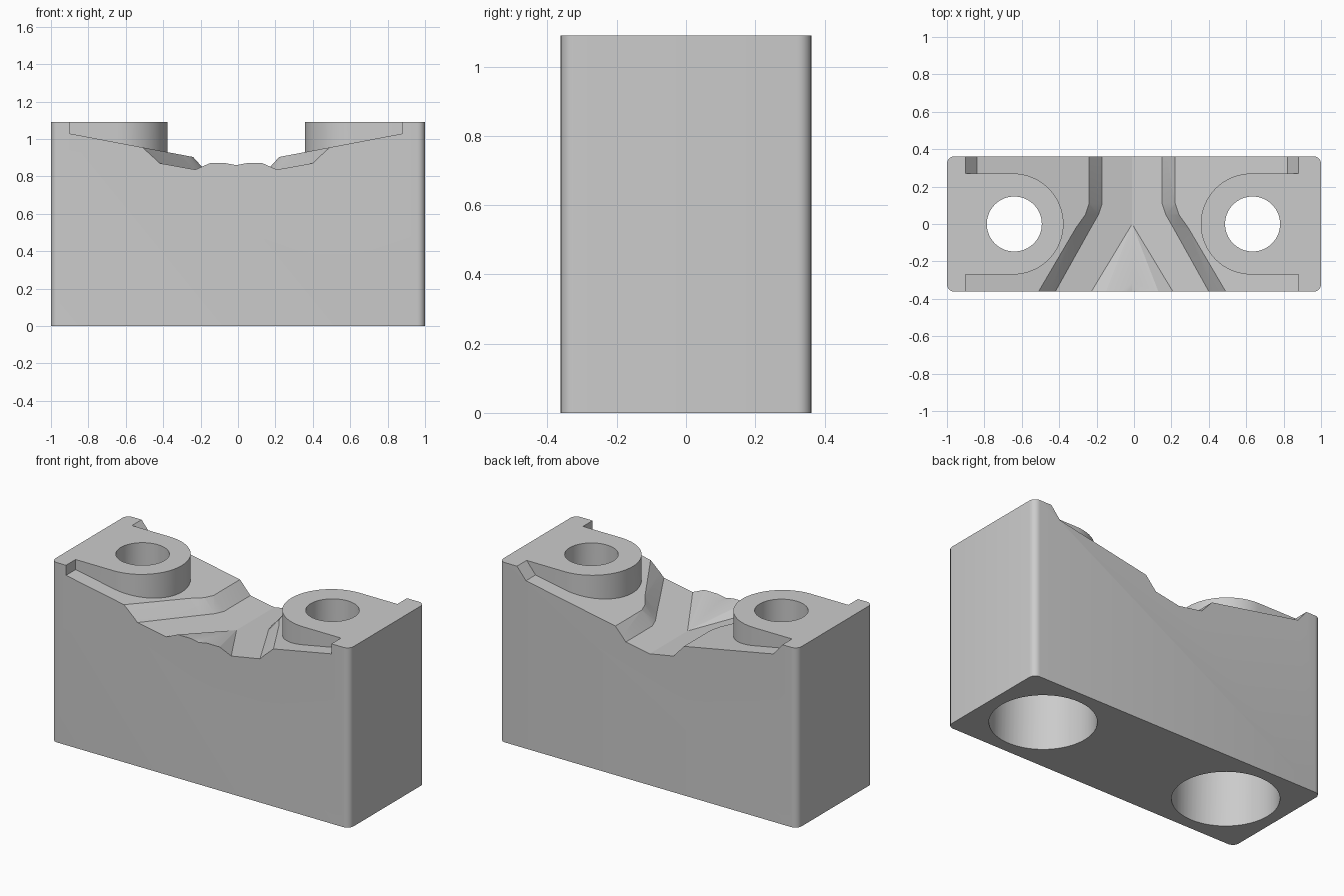
import bpy, bmesh, math
from math import sin, cos, pi

old = bpy.data.objects.get("Cube")
if old:
    bpy.data.objects.remove(old, do_unlink=True)

W, D, H = 1.0, 0.362, 1.09      # half width, half depth, height
CX = -0.01                      # centre line of the top details
HOLE_X = 0.637

grey = bpy.data.materials.new("plain grey")
grey.use_nodes = True
colour = (0.6, 0.6, 0.6, 1)
grey.diffuse_color = colour
grey.node_tree.nodes["Principled BSDF"].inputs["Base Color"].default_value = colour


def loft(name, rings):
    """Closed solid through rings with equal point counts."""
    bm = bmesh.new()
    vs = [[bm.verts.new(p) for p in r] for r in rings]
    n = len(rings[0])
    for a, b in zip(vs, vs[1:]):
        for i in range(n):
            j = (i + 1) % n
            bm.faces.new((a[i], a[j], b[j], b[i]))
    caps = [bm.faces.new(vs[0]), bm.faces.new(vs[-1])]
    bmesh.ops.recalc_face_normals(bm, faces=bm.faces)
    bmesh.ops.triangulate(bm, faces=[f for f in bm.faces if f not in caps])
    me = bpy.data.meshes.new(name)
    bm.to_mesh(me)
    bm.free()
    me.materials.append(grey)
    ob = bpy.data.objects.new(name, me)
    bpy.context.collection.objects.link(ob)
    return ob


def prism(name, outline, z0, z1):
    return loft(name, [[(x, y, z) for x, y in outline] for z in (z0, z1)])


def section(half, y):
    """Mirror a half profile of (x, z) points starting on the centre line."""
    left = [(-x, z) for x, z in reversed(half) if x > 0]
    return [(CX + x, y, z) for x, z in half + left]


def arc(cx, cy, r, a0, a1, n):
    return [(cx + r * cos(a0 + (a1 - a0) * i / n),
             cy + r * sin(a0 + (a1 - a0) * i / n)) for i in range(n + 1)]


def cut(target, cutter):
    cutter.hide_render = True
    m = target.modifiers.new("cut", "BOOLEAN")
    m.operation = "DIFFERENCE"
    m.solver = "EXACT"
    m.object = cutter
    bpy.context.view_layer.objects.active = target
    bpy.ops.object.modifier_apply(modifier=m.name)
    bpy.data.objects.remove(cutter, do_unlink=True)


# Main block with rounded vertical corners
R = 0.04
outline = []
for k, (sx, sy) in enumerate([(1, 1), (-1, 1), (-1, -1), (1, -1)]):
    outline += arc(sx * (W - R), sy * (D - R), R, k * pi / 2, (k + 1) * pi / 2, 6)
block = prism("mount_block", outline, 0, H)


def roof(x):
    return 0.86 + 0.19 * x


# Sloped shoulders: upright end walls at the front, slanted ones at the back
front = [(0, roof(0)), (0.89, roof(0.89)), (0.89, H), (0.89, 1.4)]
back = [(0, roof(0)), (0.83, roof(0.83)), (0.89, H), (0.89, 1.4)]
shoulder = loft("shoulder_cutter", [section(front, -0.5), section(front, -0.01),
                                    section(back, 0.01), section(back, 0.5)])

# Round-nosed bosses are kept out of the shoulder cut
for s in (-1, 1):
    nose = arc(0, 0, 0.27, pi / 2, 3 * pi / 2, 32) + [(0.6, -0.27), (0.6, 0.27)]
    pad = prism("boss_keep", [(CX + s * (HOLE_X + x), y) for x, y in nose], 0.5, 1.6)
    cut(shoulder, pad)
cut(block, shoulder)


# Forked channel: straight at the back, spreading towards the front
def channel(a, b, y):
    half = [(0, 0.797), (a, 0.797 + 0.18 * a), (b, roof(b)), (b, 1.3)]
    return section(half, y)


groove = loft("channel_cutter", [channel(0.488, 0.582, -0.5), channel(0.22, 0.30, -0.02),
                                 channel(0.18, 0.25, 0.05), channel(0.16, 0.23, 0.11),
                                 channel(0.16, 0.23, 0.5)])


# Tapered island between the two front branches
def island(t):
    top = 0.797 + 0.073 * t
    half = [(0.14 * t, top), (0.14 * t + (top - 0.7) / 0.44, 0.7)]
    return section(half, -0.36 * t)


cut(groove, loft("island_keep", [island(1.7), island(0.02)]))
cut(block, groove)

# Bolt holes with wide counterbores from below
for s in (-1, 1):
    for name, r, z0, z1 in (("bore", 0.29, -0.2, 0.6), ("hole", 0.147, 0.4, 1.5)):
        ring = arc(s * HOLE_X - 0.003, 0, r, 0, 2 * pi, 64)[:-1]
        cut(block, prism(name, ring, z0, z1))

bpy.ops.object.select_all(action="DESELECT")
block.select_set(True)
bpy.context.view_layer.objects.active = block
bpy.ops.object.shade_smooth_by_angle(angle=math.radians(20))
